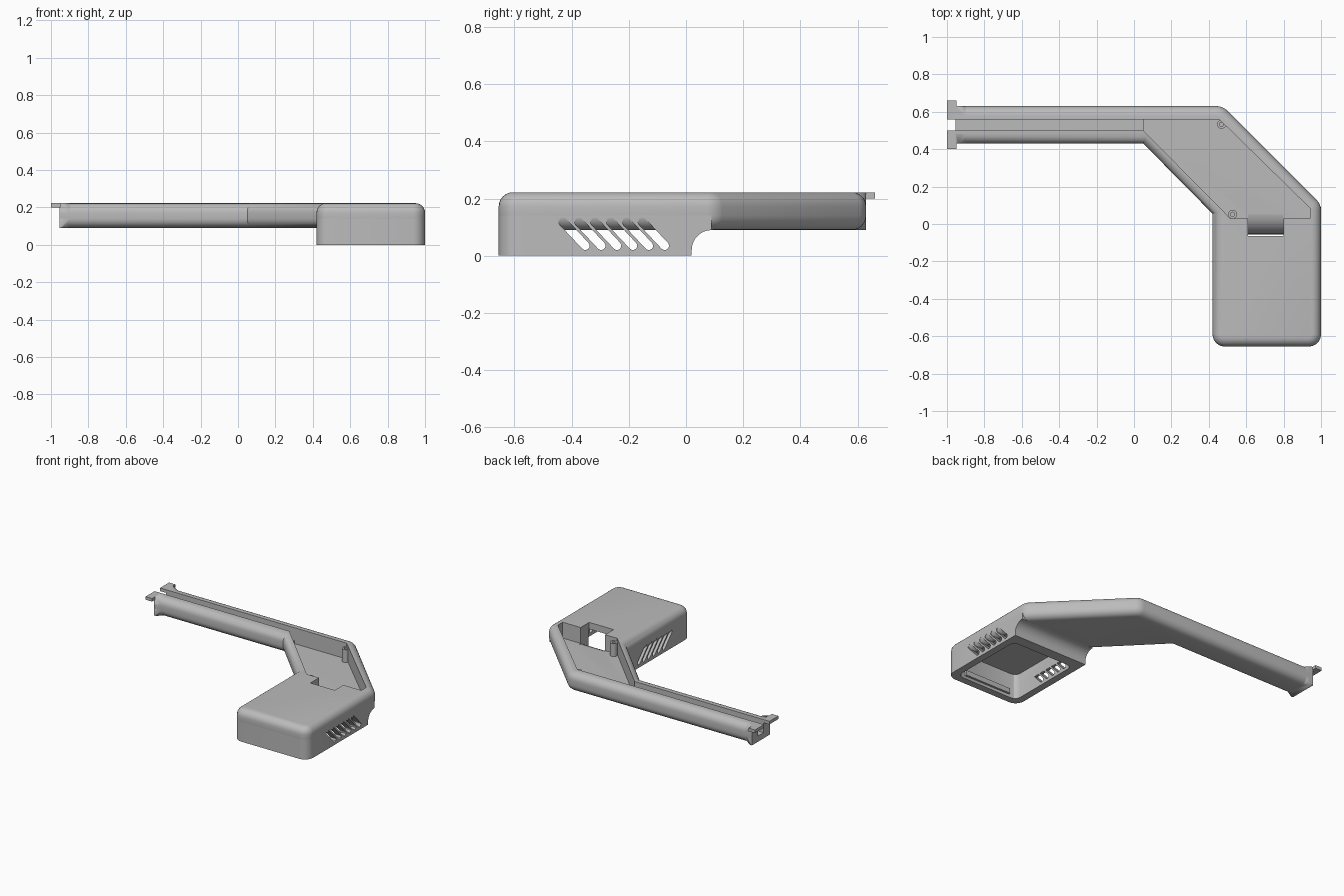
import bpy, bmesh
from math import sin, cos, pi, radians
from mathutils import Vector

if "Cube" in bpy.data.objects:
    bpy.data.objects.remove(bpy.data.objects["Cube"])

grey = bpy.data.materials.new("plain_grey")
grey.use_nodes = True
grey.diffuse_color = (0.5, 0.5, 0.5, 1)
grey.node_tree.nodes["Principled BSDF"].inputs["Base Color"].default_value = (0.5, 0.5, 0.5, 1)

parts = []


def finish(name, bm, part=True):
    bmesh.ops.recalc_face_normals(bm, faces=bm.faces[:])
    me = bpy.data.meshes.new(name)
    bm.to_mesh(me)
    bm.free()
    me.materials.append(grey)
    ob = bpy.data.objects.new(name, me)
    bpy.context.collection.objects.link(ob)
    if part:
        parts.append(ob)
    else:
        ob.hide_render = True
    return ob


def prism_mesh(pts, lo, hi, axis="z"):
    """Extrude a flat outline along z (outline in xy) or x (outline in yz)."""
    bm = bmesh.new()
    place = (lambda p, h: (p[0], p[1], h)) if axis == "z" else (lambda p, h: (h, p[0], p[1]))
    a = [bm.verts.new(place(p, lo)) for p in pts]
    b = [bm.verts.new(place(p, hi)) for p in pts]
    bm.faces.new(a[::-1])
    bm.faces.new(b)
    n = len(pts)
    for i in range(n):
        j = (i + 1) % n
        bm.faces.new((a[i], a[j], b[j], b[i]))
    bmesh.ops.recalc_face_normals(bm, faces=bm.faces[:])
    return bm


def block_mesh(x0, x1, y0, y1, z0, z1):
    return prism_mesh([(x0, y0), (x1, y0), (x1, y1), (x0, y1)], z0, z1)


def bevel(bm, rule, size, segments=6):
    edges = [e for e in bm.edges if rule(e.verts[0].co, e.verts[1].co)]
    bmesh.ops.bevel(bm, geom=edges, offset=size, segments=segments,
                    profile=0.5, affect="EDGES", clamp_overlap=False)


def upright(a, b):
    return abs(a.z - b.z) > 0.01


def cut(ob, cutters):
    for c in cutters:
        m = ob.modifiers.new("cut", "BOOLEAN")
        m.operation, m.solver, m.object = "DIFFERENCE", "EXACT", c
    bpy.context.view_layer.update()
    dg = bpy.context.evaluated_depsgraph_get()
    me = bpy.data.meshes.new_from_object(ob.evaluated_get(dg))
    ob.modifiers.clear()
    ob.data = me


END, TOP, ARM_Z = -0.955, 0.222, 0.09

# Upper shell: straight arm, slanted elbow and top of the box
bm = prism_mesh([(END, 0.43), (0.05, 0.43), (0.42, 0.055), (0.42, -0.655), (1, -0.655),
                 (1, 0.105), (0.475, 0.63), (END, 0.63)], ARM_Z, TOP)
bevel(bm, lambda a, b: upright(a, b) and a.y < -0.5, 0.065)
bevel(bm, lambda a, b: upright(a, b) and a.y > 0.08 and a.x > 0.3, 0.03, 4)
bevel(bm, lambda a, b: abs(a.z - b.z) < 0.001 and not (a.x < END + 0.01 and b.x < END + 0.01), 0.05)
upper_shell = finish("upper_shell", bm)

# Lower box walls, with a concave curve under the elbow
curve = [(0.09 - 0.07 * cos(t * pi / 16), 0.02 + 0.07 * sin(t * pi / 16)) for t in range(9)]
bm = prism_mesh([(-0.655, 0), (0.02, 0)] + curve + [(0.09, 0.14), (-0.655, 0.14)], 0.42, 1, "x")
bevel(bm, lambda a, b: upright(a, b) and a.y < -0.6 and b.y < -0.6, 0.065)
lower_box = finish("lower_box", bm)

# Flared square collar on the arm end
bm = bmesh.new()
for x in (END, -0.94):
    for y in (0.43, 0.63):
        for z in (ARM_Z, TOP):
            bm.verts.new((x, y, z))
for sy in (-1, 1):
    for sz in (-1, 1):
        for k in range(5):
            t = k * pi / 8
            bm.verts.new((-0.9, 0.53 + sy * (0.05 + 0.05 * cos(t)),
                          0.156 + sz * (0.016 + 0.05 * sin(t))))
bmesh.ops.convex_hull(bm, input=bm.verts[:])
end_collar = finish("end_collar", bm)

# Mounting tabs
for name, y in (("left_tab", 0.56), ("right_tab", 0.40)):
    finish(name, block_mesh(-1, END + 0.005, y, y + 0.1, 0.2, TOP))

# Cutters: cable channel, elbow pocket, box cavity and cable opening
channel = finish("channel_cutter", block_mesh(-1.1, 0.08, 0.5, 0.56, 0.13, 0.4), False)
pocket = finish("pocket_cutter", prism_mesh(
    [(0.05, 0.56), (0.455, 0.56), (0.94, 0.085), (0.94, 0.03), (0.515, 0.03), (0.05, 0.5)],
    0.11, 0.4), False)
bm = block_mesh(0.47, 0.95, -0.605, -0.055, -0.1, 0.175)
bevel(bm, upright, 0.04, 3)
cavity = finish("cavity_cutter", bm, False)
ramp = [(0.075 - 0.13 * cos(t * pi / 16), 0.112 * sin(t * pi / 16)) for t in range(9)]
opening = finish("opening_cutter", prism_mesh(
    [(-0.065, 0)] + ramp + [(0.075, 0.4), (-0.065, 0.4)], 0.61, 0.8, "x"), False)

# Slanted vent slots through both side walls
slots = []
d = Vector((0.078, -0.083)).normalized()
for i in range(6):
    hi = Vector((-0.43 + 0.0555 * i, 0.118))
    lo = hi + Vector((0.078, -0.083))
    pts = []
    for c, s in ((hi, -1), (lo, 1)):
        for k in range(7):
            t = -pi / 2 + k * pi / 6
            pts.append(c + 0.015 * s * (cos(t) * d + sin(t) * Vector((-d.y, d.x))))
    slots.append(finish("slot_cutter", prism_mesh(pts, 0.3, 1.1, "x"), False))

cut(upper_shell, [channel, pocket, cavity, opening])
cut(lower_box, [cavity, pocket, opening] + slots)
cut(end_collar, [channel])
for c in [channel, pocket, cavity, opening] + slots:
    bpy.data.objects.remove(c)

# Screw posts with blind holes
for name, x, y in (("rear_screw_post", 0.468, 0.533), ("front_screw_post", 0.527, 0.052)):
    bm = bmesh.new()
    rings = []
    for r, z in ((0.024, 0.105), (0.024, 0.2), (0.011, 0.2), (0.011, 0.13)):
        rings.append([bm.verts.new((x + r * cos(k * pi / 10), y + r * sin(k * pi / 10), z))
                      for k in range(20)])
    for a, b in zip(rings, rings[1:]):
        for k in range(20):
            j = (k + 1) % 20
            bm.faces.new((a[k], a[j], b[j], b[k]))
    bm.faces.new(rings[0][::-1])
    bm.faces.new(rings[-1])
    finish(name, bm)

# Rail inside the front wall of the box
finish("inner_rail", block_mesh(0.53, 0.89, -0.61, -0.59, 0.02, 0.055))

# Smooth shading with sharp edges kept
bpy.ops.object.select_all(action="DESELECT")
for ob in parts:
    ob.select_set(True)
bpy.context.view_layer.objects.active = upper_shell
bpy.ops.object.shade_smooth_by_angle(angle=radians(30))
